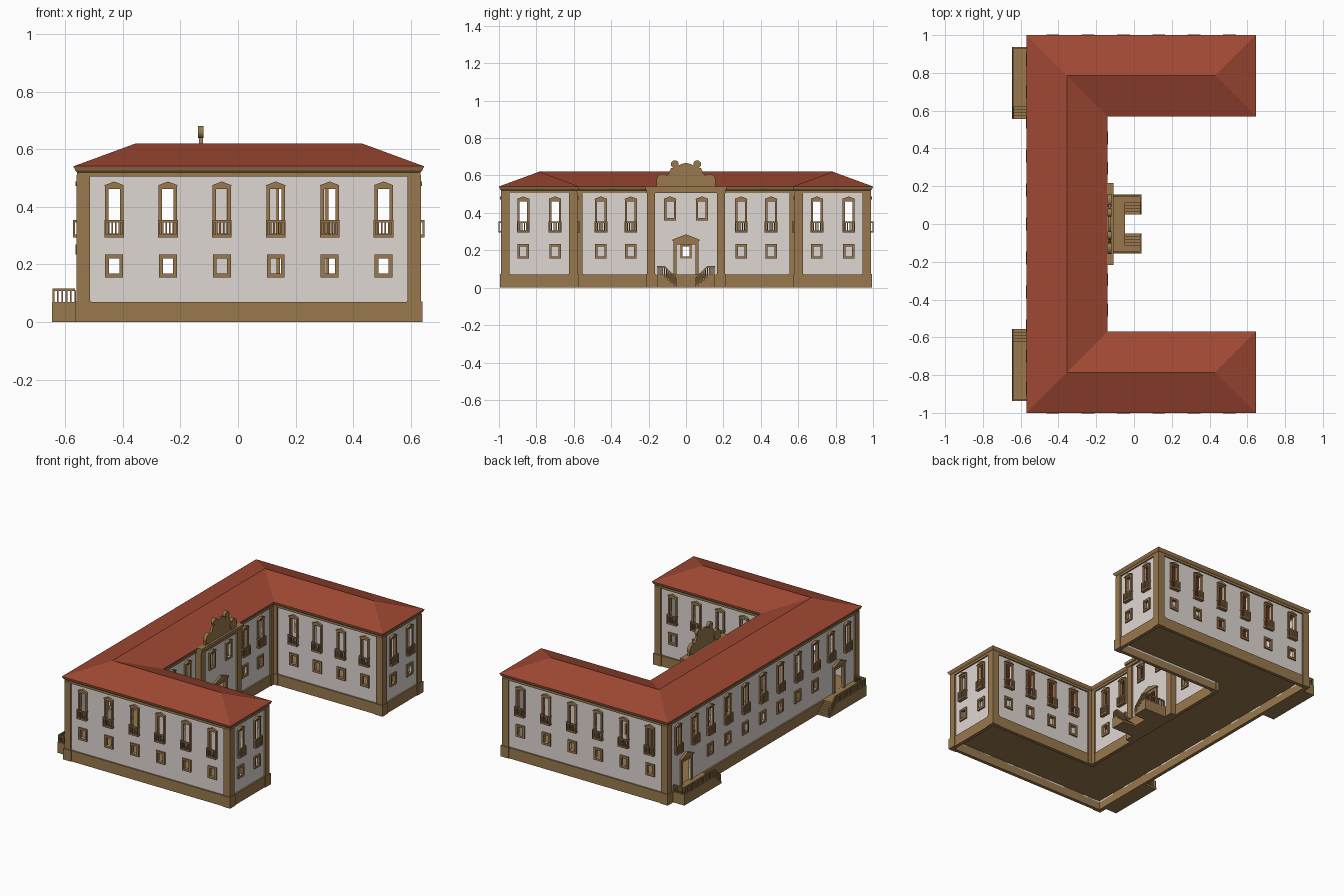
import bpy, bmesh, math
from mathutils import Matrix, Vector

cube = bpy.data.objects.get("Cube")
if cube:
    bpy.data.objects.remove(cube, do_unlink=True)


def material(name, rgb):
    m = bpy.data.materials.new(name)
    m.use_nodes = True
    m.diffuse_color = (*rgb, 1)
    m.node_tree.nodes["Principled BSDF"].inputs["Base Color"].default_value = (*rgb, 1)
    return m


PLASTER = material("pale plaster", (0.74, 0.68, 0.65))
STONE = material("tan stone", (0.32, 0.19, 0.075))
TILE = material("red roof tile", (0.35, 0.065, 0.033))

parts = {}  # part name -> (bmesh, material)


def part(name, mat=STONE):
    if name not in parts:
        parts[name] = (bmesh.new(), mat)
    return parts[name][0]


def prism(name, lower, upper, M=Matrix()):
    """Solid between two matching outlines."""
    bm = part(name)
    a = [bm.verts.new(M @ Vector(p)) for p in lower]
    b = [bm.verts.new(M @ Vector(p)) for p in upper]
    n = len(a)
    bm.faces.new(a[::-1])
    bm.faces.new(b)
    for i in range(n):
        j = (i + 1) % n
        bm.faces.new((a[i], a[j], b[j], b[i]))


def box(name, x, y, z, M=Matrix()):
    rect = [(x[0], y[0]), (x[1], y[0]), (x[1], y[1]), (x[0], y[1])]
    prism(name, [(*p, z[0]) for p in rect], [(*p, z[1]) for p in rect], M)


def plate(name, outline, y, M=Matrix()):
    """Upright plate from a (u, z) outline."""
    prism(name, [(u, y[0], z) for u, z in outline], [(u, y[1], z) for u, z in outline], M)


def footprint(d):
    """U-shaped plan, inset by d from the eaves."""
    x0, x1, xi, y, yi = -0.57 + d, 0.645 - d, -0.14 - d, 1 - d, 0.57 + d
    half = [(x0, -y), (x1, -y), (x1, -yi), (xi, -yi)]
    return half + [(px, -py) for px, py in reversed(half)]


def sweep(name, profile, mat=STONE, closed=True):
    """Run an (inset, height) profile around the plan."""
    bm = part(name, mat)
    loops = [[bm.verts.new((*p, z)) for p in footprint(d)] for d, z in profile]
    for k in range(len(loops) if closed else len(loops) - 1):
        a, b = loops[k], loops[(k + 1) % len(loops)]
        for i in range(8):
            j = (i + 1) % 8
            bm.faces.new((a[i], a[j], b[j], b[i]))
    bmesh.ops.remove_doubles(bm, verts=bm.verts, dist=0.0005)


def wall_panel(name, u0, u1, holes, M):
    """Wall sheet with rectangular openings (ua, ub, za, zb)."""
    bm = part(name, PLASTER)
    us = sorted({u0, u1, *[u for h in holes for u in h[:2]]})
    zs = sorted({0.05, 0.52, *[z for h in holes for z in h[2:]]})
    verts = {(u, z): bm.verts.new(M @ Vector((u, 0, z))) for u in us for z in zs}
    for a, b in zip(us, us[1:]):
        for c, d in zip(zs, zs[1:]):
            u, z = (a + b) / 2, (c + d) / 2
            if not any(h[0] < u < h[1] and h[2] < z < h[3] for h in holes):
                bm.faces.new([verts[k] for k in ((a, c), (b, c), (b, d), (a, d))])


def frame(name, u, w, z0, z1, t, M, sill=True):
    """Surround of half-width w; returns its opening."""
    y = (-0.009, 0.012)
    for s in (-1, 1):
        e = sorted((u + s * w, u + s * (w - t)))
        box(name, e, y, (z0, z1), M)
    box(name, (u - w + t, u + w - t), y, (z1 - t, z1), M)
    if sill:
        box(name, (u - w + t, u + w - t), y, (z0, z0 + t), M)
    return (u - w + t, u + w - t, z0 + (t if sill else 0), z1 - t)


def pediment(name, u, w, z, h, M):
    plate(name, [(u - w, z), (u + w, z), (u + w, z + h * 0.2), (u, z + h), (u - w, z + h * 0.2)],
          (-0.014, 0.002), M)


def tall_window(u, M):
    hole = frame("tall_window_frames", u, 0.032, 0.295, 0.474, 0.012, M)
    pediment("window_pediments", u, 0.033, 0.472, 0.016, M)
    # balcony slab, rail and balusters
    box("balconies", (u - 0.034, u + 0.034), (-0.022, 0), (0.294, 0.304), M)
    box("balconies", (u - 0.034, u + 0.034), (-0.022, -0.016), (0.346, 0.354), M)
    for s in (-1, 1):
        box("balconies", sorted((u + s * 0.034, u + s * 0.029)), (-0.017, 0), (0.346, 0.354), M)
    for k in range(6):
        c = u - 0.031 + k * 0.0124
        box("balconies", (c - 0.003, c + 0.003), (-0.022, -0.016), (0.304, 0.346), M)
    return hole


def door(u, w, top, M):
    pediment("door_pediments", u, w + 0.005, top, 0.035, M)
    return frame("door_frames", u, w, 0.07, top, 0.018, M, sill=False)


def railing(name, points):
    """Handrail and balusters standing on a path."""
    for a, b in zip(points, points[1:]):
        a, b = Vector(a), Vector(b)
        side = Vector((b.y - a.y, a.x - b.x, 0)).normalized() * 0.004
        ends = [[p + s + Vector((0, 0, h)) for s, h in
                 ((side, 0.038), (-side, 0.038), (-side, 0.046), (side, 0.046))] for p in (a, b)]
        prism(name, *ends)
        n = max(2, round((b - a).length / 0.014))
        for k in range(n + 1):
            p = a.lerp(b, k / n)
            box(name, (p.x - 0.003, p.x + 0.003), (p.y - 0.003, p.y + 0.003), (p.z, p.z + 0.04))


# Walls, with windows listed by position along each side
long_side = [-0.43 + 0.187 * i for i in range(6)]
court_side = [-0.008 + 0.171 * i for i in range(4)]
ends = [0.70, 0.87]
court = [-0.455, -0.295, 0.295, 0.455]
rear_low = [0.18 * i for i in range(-3, 4)]
rear_high = rear_low + [s * e for s in (-1, 1) for e in ends]
sides = [(long_side, long_side), ([-e for e in ends],) * 2, (court_side, court_side),
         (court, court), (court_side, court_side), (ends, ends),
         (long_side, long_side), (rear_high, rear_low)]
corners = footprint(0.02)
for i, (high, low) in enumerate(sides):
    p, q = Vector(corners[i]), Vector(corners[(i + 1) % 8])
    d = (q - p).normalized()
    o = p - d * p.dot(d)
    M = Matrix(((d.x, -d.y, 0, o.x), (d.y, d.x, 0, o.y), (0, 0, 1, 0), (0, 0, 0, 1)))
    sign = 1 if d.x + d.y > 0 else -1
    u0, u1 = p.dot(d), q.dot(d)
    holes = [tall_window(c * sign, M) for c in high]
    holes += [frame("small_window_frames", c * sign, 0.031, 0.155, 0.234, 0.013, M) for c in low]
    if i == 3:
        holes.append((-0.19, 0.19, 0.05, 0.52))
        court_matrix = M
    if i == 7:
        holes += [door(s * 0.785, 0.06, 0.235, M) for s in (-1, 1)]
    wall_panel("walls", u0, u1, holes, M)
    # corner pilasters and their bases
    for e, s in ((u0, 1), (u1, -1)):
        box("corner_pilasters", sorted((e - s * 0.01, e + s * 0.036)), (-0.01, 0.006), (0.07, 0.51), M)
        box("pilaster_bases", sorted((e - s * 0.015, e + s * 0.041)), (-0.015, 0.006), (0, 0.072), M)

# Plinth, cornice, roof and floor around the plan
sweep("plinth", [(0.01, 0), (0.01, 0.07), (0.032, 0.07), (0.032, 0)])
sweep("cornice", [(0.03, 0.505), (0.012, 0.505), (0.012, 0.52), (0.005, 0.527), (0, 0.54), (0.03, 0.54)])
sweep("roof", [(0, 0.537), (0, 0.541), (0.215, 0.62)], TILE, closed=False)
floor = part("floor")
floor.faces.new([floor.verts.new((*p, 0.06)) for p in footprint(0.03)])

# Central entrance bay
M = court_matrix @ Matrix.Translation((0, -0.03, 0))
holes = [frame("bay_window_frames", s * 0.085, 0.032, 0.36, 0.474, 0.012, M) for s in (-1, 1)]
for s in (-1, 1):
    pediment("window_pediments", s * 0.085, 0.033, 0.472, 0.016, M)
    box("bay_pilasters", sorted((s * 0.165, s * 0.208)), (-0.01, 0.035), (0.07, 0.51), M)
    box("bay_pilaster_bases", sorted((s * 0.16, s * 0.213)), (-0.015, 0.035), (0, 0.072), M)
holes.append(door(0, 0.068, 0.25, M))
wall_panel("entrance_bay_wall", -0.2, 0.2, holes, M)
box("bay_plinth", (-0.2, 0.2), (-0.008, 0.035), (0, 0.07), M)
box("bay_cornice", (-0.212, 0.212), (-0.014, 0.035), (0.505, 0.522), M)
box("bay_cornice", (-0.217, 0.217), (-0.022, 0.035), (0.522, 0.542), M)

# Curved gable with scrolls and finials
half = [(0.16, 0.54), (0.155, 0.575), (0.115, 0.59), (0.092, 0.61), (0.08, 0.64)]
dome = [(0.066 * math.cos(t), 0.60 + 0.066 * math.sin(t)) for t in
        [math.pi * (0.2 + 0.6 * k / 10) for k in range(11)]]
plate("gable", half + dome + [(-u, z) for u, z in reversed(half)], (-0.008, 0.006), M)
for s in (-1, 1):
    for cu, cz, r, t in ((0.125, 0.575, 0.034, 0.012), (0.06, 0.66, 0.021, 0.011)):
        ring = [(s * cu + r * math.cos(k * math.pi / 10), cz + r * math.sin(k * math.pi / 10))
                for k in range(20)]
        plate("gable_scrolls", ring, (-t, t - 0.002), M)

# Entrance stair: landing with two flights facing each other
box("entrance_landing", (-0.13, -0.048), (-0.155, 0.155), (0, 0.07))
for s in (-1, 1):
    box("entrance_landing", (-0.048, 0.04), sorted((s * 0.115, s * 0.155)), (0, 0.07))
    for k in range(4):
        y = 0.115 - k * 0.016
        box("entrance_steps", (-0.048, 0.04), sorted((s * y, s * (y - 0.016))), (0, 0.056 - k * 0.014))
    railing("entrance_railings", [(-0.11, s * 0.15, 0.07), (0.035, s * 0.15, 0.07),
                                  (0.035, s * 0.115, 0.07), (0.035, s * 0.055, 0.014)])
    # rear landings and steps
    box("rear_landings", (-0.645, -0.555), sorted((s * 0.62, s * 0.938)), (0, 0.07))
    for k in range(4):
        y = 0.62 - k * 0.016
        box("rear_steps", (-0.645, -0.555), sorted((s * y, s * (y - 0.016))), (0, 0.056 - k * 0.014))
    railing("rear_railings", [(-0.565, s * 0.933, 0.07), (-0.64, s * 0.933, 0.07),
                              (-0.64, s * 0.62, 0.07), (-0.64, s * 0.56, 0.014)])

# Turn the collected parts into objects
for name, (bm, mat) in parts.items():
    if name not in ("walls", "entrance_bay_wall", "floor", "roof"):
        bmesh.ops.recalc_face_normals(bm, faces=bm.faces)
    mesh = bpy.data.meshes.new(name)
    bm.to_mesh(mesh)
    bm.free()
    mesh.materials.append(mat)
    obj = bpy.data.objects.new(name, mesh)
    bpy.context.scene.collection.objects.link(obj)
    if mat == PLASTER:
        solid = obj.modifiers.new("thickness", "SOLIDIFY")
        solid.thickness = 0.012
